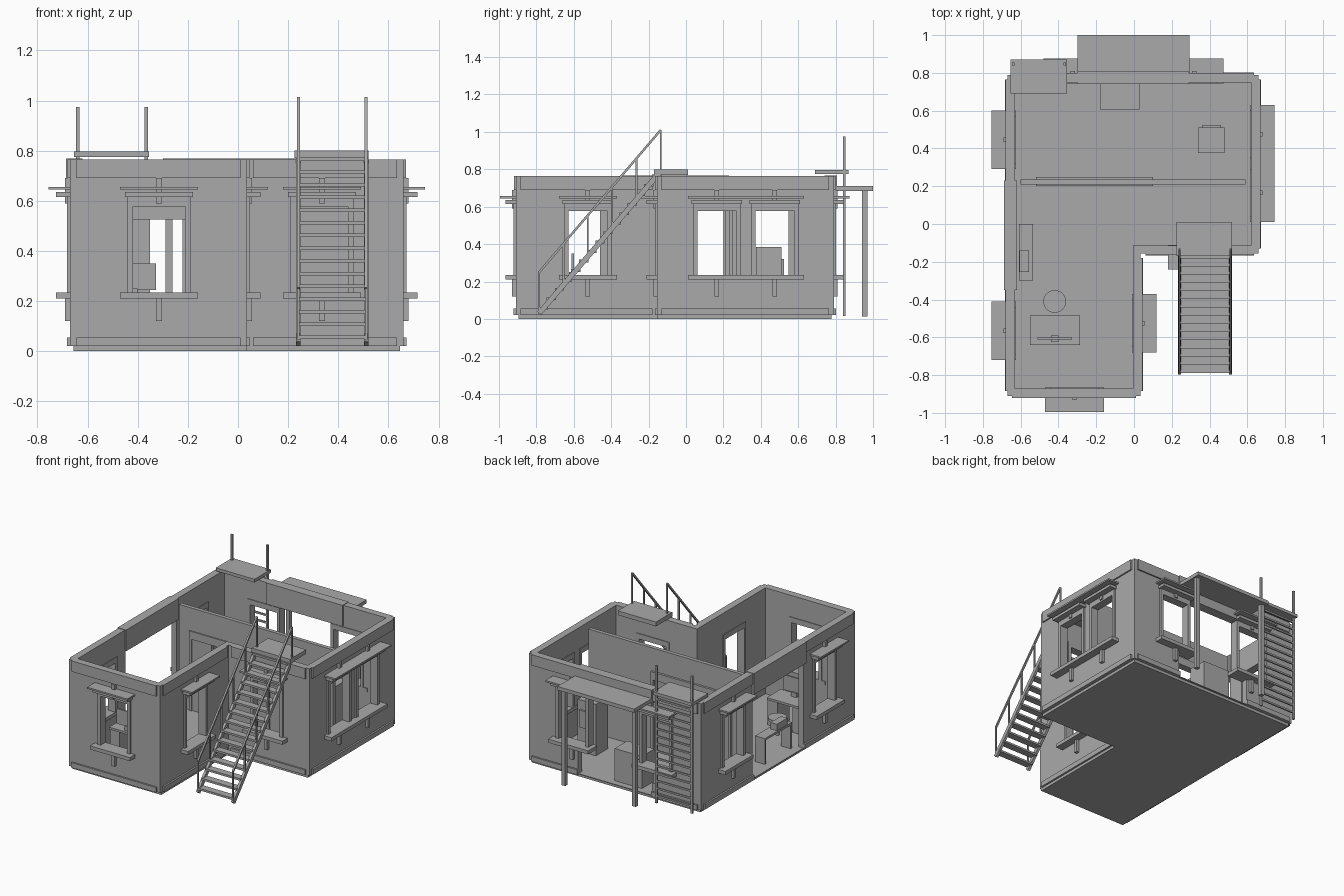
import bpy, bmesh
from math import atan2, hypot
from mathutils import Vector

cube = bpy.data.objects.get("Cube")
if cube:
    bpy.data.objects.remove(cube)

grey = bpy.data.materials.new("plain_grey")
grey.use_nodes = True
grey.diffuse_color = (0.4, 0.4, 0.4, 1)
grey.node_tree.nodes["Principled BSDF"].inputs["Base Color"].default_value = (0.4, 0.4, 0.4, 1)


def finish(name, bm):
    bmesh.ops.recalc_face_normals(bm, faces=bm.faces)
    mesh = bpy.data.meshes.new(name)
    bm.to_mesh(mesh)
    bm.free()
    mesh.materials.append(grey)
    ob = bpy.data.objects.new(name, mesh)
    bpy.context.collection.objects.link(ob)
    return ob


def box(name, x, y, z):
    """Box from (low, high) ranges."""
    bm = bmesh.new()
    bmesh.ops.create_cube(bm, size=1)
    for v in bm.verts:
        v.co = [r[0] + (c + 0.5) * (r[1] - r[0]) for c, r in zip(v.co, (x, y, z))]
    return finish(name, bm)


def beam(name, a, b, width, depth):
    """Square bar between two points in a plane of constant x."""
    a, b = Vector(a), Vector(b)
    d = b - a
    ob = box(name, (-width / 2, width / 2), (0, hypot(d.y, d.z)), (-depth / 2, depth / 2))
    ob.location = a
    ob.rotation_euler.x = atan2(d.z, d.y)
    return ob


# Walls: axis of the outward normal, its sign, outer plane, extent along the wall
WALLS = {
    "front": (1, -1, -0.91, -0.67, 0.035),
    "leg": (0, 1, 0.035, -0.91, -0.155),
    "step": (1, -1, -0.155, 0.035, 0.66),
    "right_side": (0, 1, 0.66, -0.155, 0.79),
    "back": (1, 1, 0.79, -0.67, 0.66),
    "left_side": (0, -1, -0.67, -0.91, 0.79),
}
TOP = 0.765


def on_wall(name, wall, u, w, z):
    """Box placed on a wall: u along it, w outward from its face."""
    axis, sign, plane = WALLS[wall][:3]
    out = sorted(plane + sign * k for k in w)
    return box(name, out, u, z) if axis == 0 else box(name, u, out, z)


# Floor slab and wall shell share the same L-shaped outline
corners = [(-0.67, -0.91), (0.035, -0.91), (0.035, -0.155), (0.66, -0.155), (0.66, 0.79), (-0.67, 0.79)]
bm = bmesh.new()
face = bm.faces.new([bm.verts.new((x * 0.98, y * 0.985, 0)) for x, y in corners])
top = bmesh.ops.extrude_face_region(bm, geom=[face])["geom"]
bmesh.ops.translate(bm, verts=[g for g in top if isinstance(g, bmesh.types.BMVert)], vec=(0, 0, 0.025))
finish("floor_slab", bm)

bm = bmesh.new()
low = [bm.verts.new((x, y, 0.02)) for x, y in corners]
high = [bm.verts.new((x, y, TOP)) for x, y in corners]
for i in range(len(corners)):
    j = (i + 1) % len(corners)
    bm.faces.new((low[i], low[j], high[j], high[i]))
shell = finish("wall_shell", bm)
solid = shell.modifiers.new("thickness", 'SOLIDIFY')
solid.thickness, solid.offset, solid.use_even_offset = 0.04, -1, True


def cut(target, cutter):
    cutter.hide_render = True
    cutter.hide_viewport = True
    cutter.display_type = 'WIRE'
    mod = target.modifiers.new("opening", 'BOOLEAN')
    mod.operation, mod.solver, mod.object = 'DIFFERENCE', 'EXACT', cutter


SILL, HEAD, HALF = 0.235, 0.59, 0.126


def window(wall, c):
    """Opening with frame, sill, hood, shelf and small brackets."""
    span = (c - HALF, c + HALF)
    cut(shell, on_wall(wall + "_window_cutter", wall, span, (-0.1, 0.1), (SILL, HEAD)))
    for s in (-1, 1):
        edge = c + s * HALF
        on_wall(wall + "_window_jamb", wall, sorted((edge, edge - s * 0.022)), (-0.045, 0.012), (SILL, HEAD))
    on_wall(wall + "_window_head", wall, span, (-0.045, 0.012), (HEAD - 0.012, HEAD + 0.025))
    on_wall(wall + "_window_sill", wall, (c - 0.155, c + 0.155), (-0.045, 0.055), (0.21, SILL))
    on_wall(wall + "_window_hood", wall, (c - 0.135, c + 0.135), (-0.02, 0.055), (0.615, 0.635))
    on_wall(wall + "_window_shelf", wall, (c - 0.155, c + 0.155), (-0.01, 0.085), (0.645, 0.656))
    on_wall(wall + "_upper_bracket", wall, (c - 0.012, c + 0.012), (-0.01, 0.02), (HEAD, 0.69))
    on_wall(wall + "_lower_bracket", wall, (c - 0.012, c + 0.012), (-0.01, 0.02), (0.12, 0.21))


def wide_opening(wall, a, b):
    """Broad doorway with jambs and a deep header."""
    cut(shell, on_wall(wall + "_doorway_cutter", wall, (a, b), (-0.1, 0.1), (0.025, 0.62)))
    on_wall(wall + "_doorway_header", wall, (a - 0.01, b + 0.01), (-0.05, 0.017), (0.62, TOP + 0.003))


for wall, centre in (("front", -0.315), ("leg", -0.525), ("step", 0.335), ("right_side", 0.165),
                     ("right_side", 0.475), ("back", -0.325), ("back", 0.32),
                     ("left_side", 0.445), ("left_side", -0.565)):
    window(wall, centre)
DOORS = {"back": (-0.29, 0.28), "left_side": (-0.34, 0.22)}
for wall, (a, b) in DOORS.items():
    wide_opening(wall, a, b)

# Raised bands at the top and foot of each wall, and upright strips by the corners
for wall, (axis, sign, plane, u0, u1) in WALLS.items():
    a, b = u0 + 0.025, u1 - 0.025
    on_wall(wall + "_cornice", wall, (a, b), (-0.01, 0.01), (0.69, TOP))
    gap = DOORS.get(wall)
    for span in ([(a, gap[0]), (gap[1], b)] if gap else [(a, b)]):
        on_wall(wall + "_skirting", wall, span, (-0.01, 0.012), (0.02, 0.055))

# Partition with a doorway and surround
partition = box("partition", (-0.6, 0.59), (0.208, 0.235), (0.02, 0.74))
cut(partition, box("partition_cutter", (-0.35, -0.07), (0.1, 0.3), (0.025, 0.525)))
box("partition_header", (-0.52, 0.1), (0.2, 0.25), (0.525, 0.58))
for x in (-0.52, 0.08):
    box("partition_post", (x, x + 0.02), (0.2, 0.25), (0.02, 0.525))

# Outside stair
RAILS = (0.241, 0.511)
foot, head = Vector((0, -0.785, 0.03)), Vector((0, -0.135, 0.79))
STEPS = 15
for x in RAILS:
    side = Vector((x, 0, 0))
    up = Vector((0, 0, 0.22))
    beam("stair_stringer", foot + side, head + side, 0.018, 0.028)
    beam("stair_handrail", foot + side + up, head + side + up, 0.012, 0.012)
    for i in range(6):
        p = foot.lerp(head, i / 5) + side
        box("stair_baluster", (x - 0.005, x + 0.005), (p.y - 0.005, p.y + 0.005), (p.z, p.z + 0.22))
for i in range(STEPS):
    p = foot.lerp(head, (i + 0.5) / STEPS)
    box("stair_tread", RAILS, (p.y - 0.025, p.y + 0.025), (p.z - 0.006, p.z + 0.008))
box("stair_landing", (0.225, 0.52), (-0.17, 0.01), (0.77, 0.8))

# Roof ladder with its platform
box("ladder_platform", (-0.655, -0.355), (0.69, 0.87), (0.775, 0.797))
for x in (-0.64, -0.366):
    box("ladder_rail", (x - 0.007, x + 0.007), (0.84, 0.854), (0.015, 0.975))
for i in range(14):
    z = 0.06 + i * 0.052
    box("ladder_rung", (-0.64, -0.366), (0.842, 0.852), (z, z + 0.012))

# Rear canopy on posts
box("canopy", (-0.3, 0.295), (0.79, 1.0), (0.685, 0.71))
for x in (-0.29, 0.255):
    box("canopy_post", (x, x + 0.028), (0.942, 0.97), (0.012, 0.685))

# Desk with drawers, monitor and stool
box("desk_top", (-0.55, -0.285), (-0.64, -0.485), (0.205, 0.22))
for x in (-0.55, -0.36):
    box("desk_drawers", (x, x + 0.075), (-0.63, -0.495), (0.02, 0.205))
box("monitor", (-0.51, -0.328), (-0.612, -0.6), (0.245, 0.35))
box("monitor_stand", (-0.44, -0.4), (-0.625, -0.59), (0.22, 0.25))
for name, r, z0, z1 in (("stool_seat", 0.06, 0.13, 0.15), ("stool_leg", 0.012, 0.02, 0.13)):
    bm = bmesh.new()
    bmesh.ops.create_cone(bm, cap_ends=True, segments=24, radius1=r, radius2=r, depth=z1 - z0)
    finish(name, bm).location = (-0.42, -0.41, (z0 + z1) / 2)

# Other furniture
box("side_table_top", (-0.61, -0.535), (-0.3, 0), (0.19, 0.205))
for y in (-0.3, -0.015):
    box("side_table_leg", (-0.61, -0.535), (y, y + 0.015), (0.02, 0.19))
box("side_table_box", (-0.605, -0.555), (-0.255, -0.14), (0.205, 0.25))
box("rear_cabinet", (-0.18, 0.03), (0.605, 0.745), (0.02, 0.25))
box("square_unit", (0.34, 0.48), (0.375, 0.51), (0.02, 0.385))
box("square_unit_back", (0.36, 0.46), (0.51, 0.525), (0.2, 0.32))
